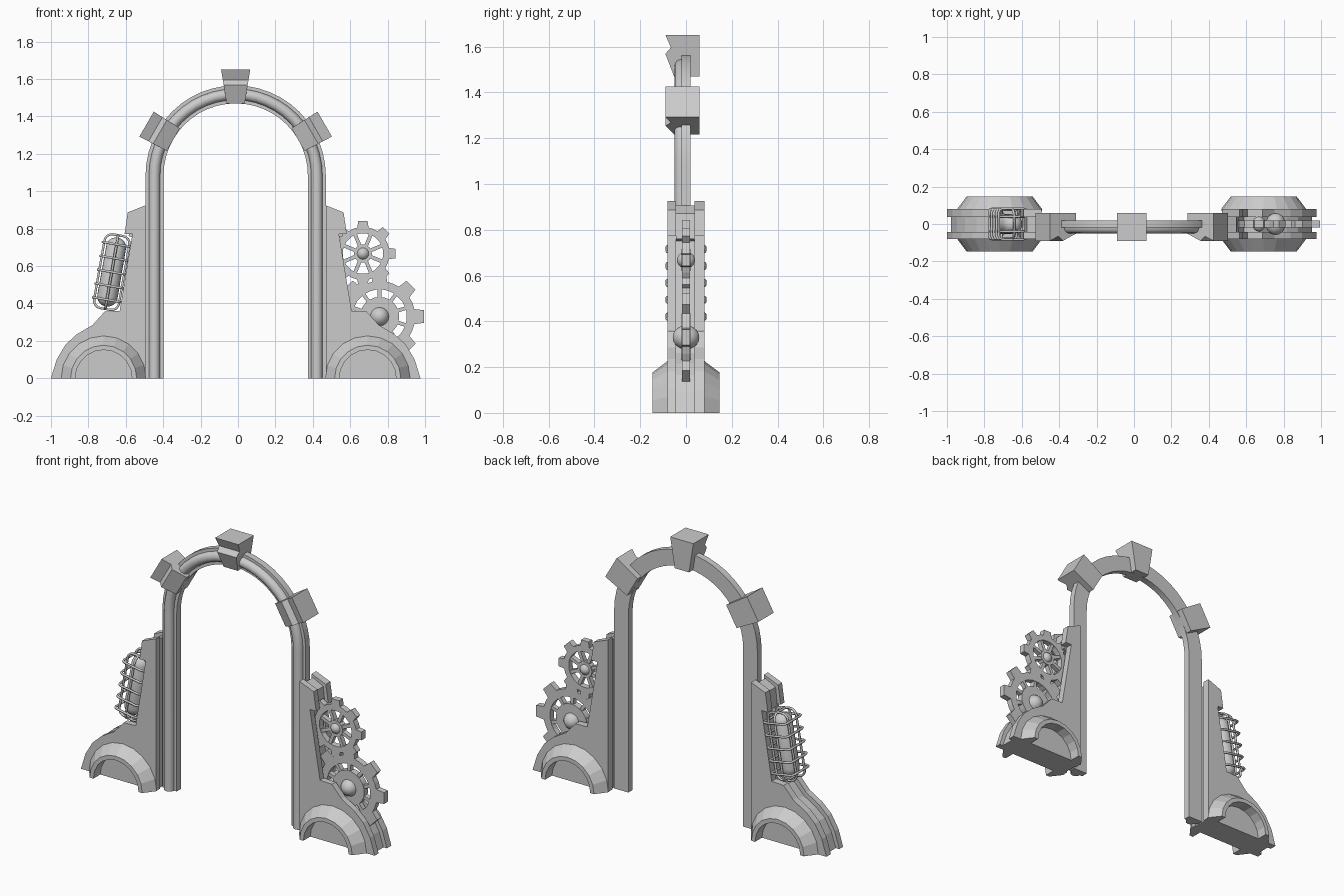
import bpy, bmesh, math
from mathutils import Matrix, Vector

if "Cube" in bpy.data.objects:
    bpy.data.objects.remove(bpy.data.objects["Cube"])

CX, CZ, R = -0.0125, 1.084, 0.434      # arch centre and centreline radius
pi, sin, cos = math.pi, math.sin, math.cos


def finish(name, bm, smooth=None):
    bmesh.ops.recalc_face_normals(bm, faces=bm.faces)
    me = bpy.data.meshes.new(name)
    bm.to_mesh(me)
    bm.free()
    ob = bpy.data.objects.new(name, me)
    bpy.context.collection.objects.link(ob)
    if smooth:
        bpy.context.view_layer.objects.active = ob
        ob.select_set(True)
        bpy.ops.object.shade_smooth_by_angle(angle=math.radians(smooth))
        ob.select_set(False)
    return ob


def loft(name, rings, cyclic=False, smooth=None):
    """Skin a list of equal point rings; cap the ends unless cyclic."""
    bm = bmesh.new()
    vs = [[bm.verts.new(p) for p in ring] for ring in rings]
    n = len(rings[0])
    pairs = list(zip(vs, vs[1:])) + ([(vs[-1], vs[0])] if cyclic else [])
    for a, b in pairs:
        for i in range(n):
            j = (i + 1) % n
            bm.faces.new((a[i], a[j], b[j], b[i]))
    if not cyclic:
        bm.faces.new(vs[0])
        bm.faces.new(vs[-1])
    return finish(name, bm, smooth)


def prism(name, outline, y0, y1, side):
    return loft(name, [[(CX + side * x, y, z) for x, z in outline] for y in (y0, y1)])


def wire(name, pts, radius, matrix):
    cu = bpy.data.curves.new(name, 'CURVE')
    cu.dimensions = '3D'
    cu.bevel_depth, cu.bevel_resolution = radius, 1
    sp = cu.splines.new('POLY')
    sp.points.add(len(pts) - 1)
    for p, q in zip(sp.points, pts):
        p.co = (*q, 1)
    sp.use_cyclic_u = True
    ob = bpy.data.objects.new(name, cu)
    ob.matrix_world = matrix
    bpy.context.collection.objects.link(ob)


def rounded_rect(w, h, r, k=4):
    pts = []
    for q, (sx, sy) in enumerate([(1, 1), (-1, 1), (-1, -1), (1, -1)]):
        for i in range(k + 1):
            a = (q + i / k) * pi / 2
            pts.append((sx * (w / 2 - r) + r * cos(a), sy * (h / 2 - r) + r * sin(a)))
    return pts


# Arch: flat back strip with a half-round bead on its front
section = [(0.048, -0.02), (0.048, 0.02), (-0.048, 0.02), (-0.048, -0.02)]
section += [(-0.03 * cos(i * pi / 8), -0.02 - 0.03 * sin(i * pi / 8)) for i in range(9)]
path = [(0, 0)] + [(i * pi / 24, CZ) for i in range(25)] + [(pi, 0)]
loft("arch_frame", [[(CX + (R + o) * cos(a), y, z + (R + o) * sin(a) * (z > 0))
                     for o, y in section] for a, z in path], smooth=35)

# Keystones: tapered blocks with a ledge on the front
for name, ang, r_out, w_out, w_in in (("top_keystone", 0, 0.567, 0.078, 0.048),
                                      ("left_keystone", -60, 0.55, 0.077, 0.07),
                                      ("right_keystone", 60, 0.55, 0.077, 0.07)):
    a, r_in = math.radians(ang), 0.385
    prof = [(r_out, 0.058), (r_out, -0.09), (r_out - 0.055, -0.066),
            (r_out - 0.083, -0.09), (r_in, -0.052), (r_in, 0.058)]
    rings = []
    for s in (-1, 1):
        ring = []
        for r, y in prof:
            w = s * (w_in + (w_out - w_in) * (r - r_in) / (r_out - r_in))
            ring.append((CX + r * sin(a) + w * cos(a), y, CZ + r * cos(a) - w * sin(a)))
        rings.append(ring)
    loft(name, rings)

# Side stands: two outer plates, a recessed core, and half-round fenders
plate = [(0.482, 0), (0.988, 0), (0.957, 0.1), (0.91, 0.18), (0.85, 0.235), (0.765, 0.285),
         (0.70, 0.357), (0.62, 0.36), (0.552, 0.772), (0.594, 0.772), (0.577, 0.887), (0.482, 0.925)]
core = [(0.49, 0.0), (0.965, 0), (0.935, 0.09), (0.89, 0.165), (0.83, 0.215), (0.75, 0.262),
        (0.68, 0.335), (0.60, 0.338), (0.53, 0.75), (0.572, 0.76), (0.56, 0.87), (0.49, 0.905)]
fender = [(0.227, 0.07), (0.227, 0.08), (0.177, 0.146), (0.152, 0.146), (0.152, 0.07)]
for side, label in ((-1, "left"), (1, "right")):
    prism(label + "_front_plate", plate, -0.08, -0.043, side)
    prism(label + "_back_plate", plate, 0.037, 0.08, side)
    prism(label + "_core", core, -0.043, 0.037, side)
    for fb, where in ((-1, "front"), (1, "back")):
        loft(f"{label}_{where}_fender",
             [[(CX + side * 0.706 + r * cos(i * pi / 10), fb * y, r * sin(i * pi / 10))
               for r, y in fender] for i in range(11)])


# Gears: toothed rim, spokes, hub and domed cap
def gear(name, x, z, tip, root, hole, hub, cap, cap_y, spokes, teeth=8, t=0.018):
    rings = []
    for k in range(teeth):
        for f, r in ((-0.27, root), (-0.18, tip), (0.18, tip), (0.27, root), (0.5, root)):
            a = (k + f) * 2 * pi / teeth
            rings.append([(x + q * cos(a), y, z + q * sin(a))
                          for q, y in ((hole, -t), (r, -t), (r, t), (hole, t))])
    loft(name + "_rim", rings, cyclic=True)
    bm = bmesh.new()
    for k in range(spokes):
        a = (k + 0.5) * 2 * pi / spokes
        length = hole + 0.01
        m = (Matrix.Translation((x, 0, z)) @ Matrix.Rotation(-a, 4, 'Y')
             @ Matrix.Translation((length / 2, 0, 0)) @ Matrix.Diagonal((length, 1.6 * t, 0.02, 1)))
        bmesh.ops.create_cube(bm, size=1, matrix=m)
    finish(name + "_spokes", bm)
    bm = bmesh.new()
    turn = Matrix.Translation((x, 0, z)) @ Matrix.Rotation(pi / 2, 4, 'X')
    bmesh.ops.create_cone(bm, cap_ends=True, segments=24, radius1=hub, radius2=hub,
                          depth=2.1 * t, matrix=turn)
    bmesh.ops.create_uvsphere(bm, u_segments=16, v_segments=10, radius=1,
                              matrix=turn @ Matrix.Diagonal((cap, cap, cap_y, 1)))
    finish(name + "_hub", bm, 35)


gear("upper_gear", 0.668, 0.667, 0.177, 0.142, 0.108, 0.048, 0.036, 0.04, 8)
gear("lower_gear", 0.757, 0.33, 0.24, 0.19, 0.145, 0.105, 0.053, 0.058, 10)

# Caged lamp: capsule inside a wire guard, leaning along the stand
lean = Matrix.Translation((-0.675, 0, 0.568)) @ Matrix.Rotation(math.radians(10), 4, 'Y')
bm = bmesh.new()
bmesh.ops.create_uvsphere(bm, u_segments=20, v_segments=12, radius=0.055)
for v in bm.verts:
    v.co.z += 0.132 if v.co.z > 0.001 else -0.132
bm.transform(lean)
finish("lamp_capsule", bm, 40)
for y in (-0.04, 0.04):
    wire("cage_loop", [(p, y, q) for p, q in rounded_rect(0.135, 0.40, 0.04)], 0.007, lean)
wire("cage_side_loop", [(0, p, q) for p, q in rounded_rect(0.15, 0.40, 0.04)], 0.007, lean)
for i in range(5):
    wire("cage_ring", [(p, q, -0.15 + i * 0.075) for p, q in rounded_rect(0.15, 0.165, 0.02, 2)],
         0.007, lean)
